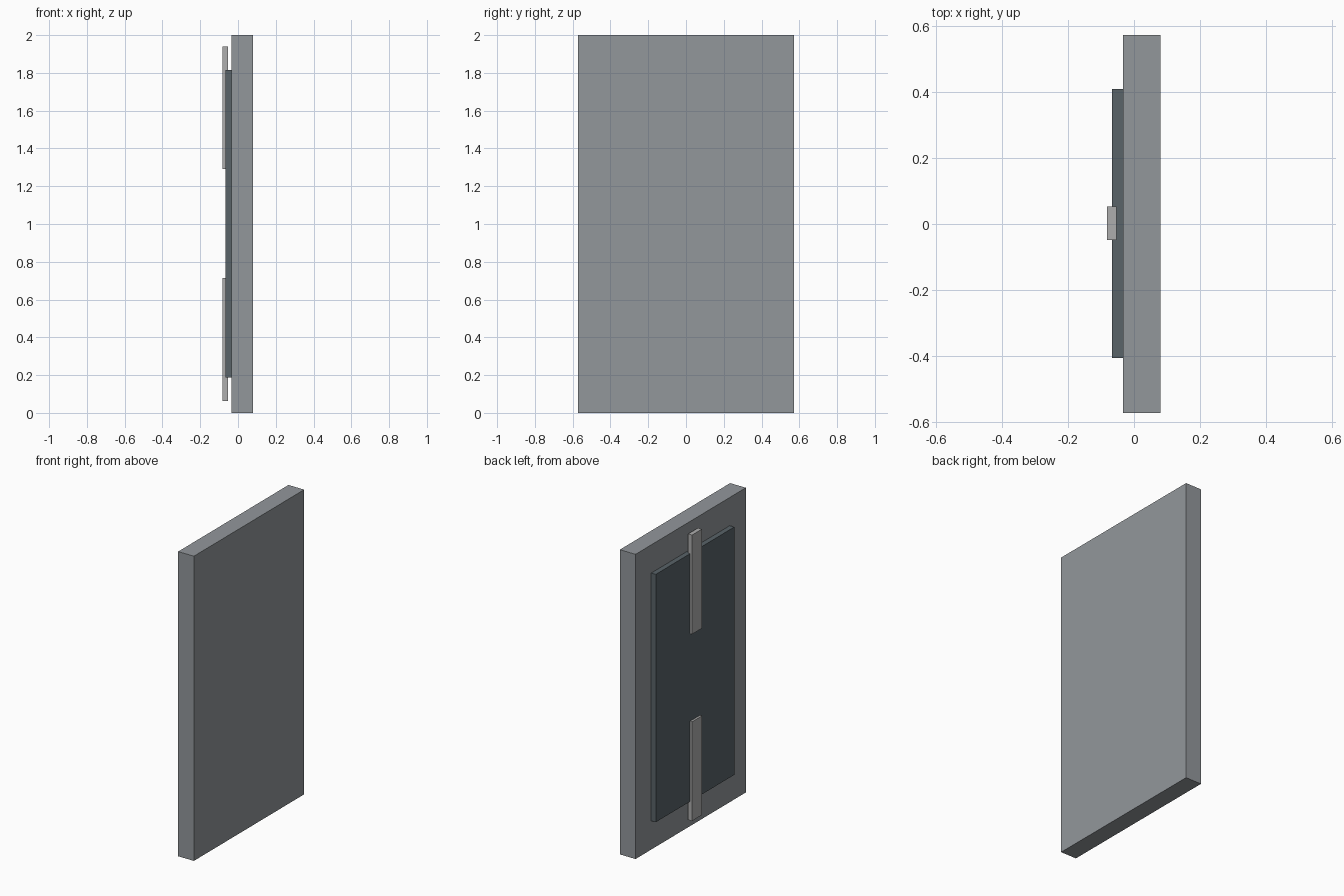
import bpy

if "Cube" in bpy.data.objects:
    bpy.data.objects.remove(bpy.data.objects["Cube"])


def material(name, rgb):
    mat = bpy.data.materials.new(name)
    mat.diffuse_color = (*rgb, 1)
    mat.use_nodes = True
    mat.node_tree.nodes["Principled BSDF"].inputs["Base Color"].default_value = mat.diffuse_color
    return mat


def box(name, x, y, z, mat):
    """Box spanning the given (min, max) ranges."""
    spans = (x, y, z)
    bpy.ops.mesh.primitive_cube_add(size=1, location=[(a + b) / 2 for a, b in spans])
    obj = bpy.context.object
    obj.name = name
    obj.scale = [b - a for a, b in spans]
    bpy.ops.object.transform_apply(location=False, rotation=False, scale=True)
    obj.data.materials.append(mat)
    return obj


slab_grey = material("slab_grey", (0.29, 0.31, 0.33))
dark_grey = material("dark_grey", (0.10, 0.125, 0.14))
light_grey = material("light_grey", (0.42, 0.42, 0.42))

# Main slab
box("slab", (-0.034, 0.080), (-0.572, 0.572), (0, 2), slab_grey)

# Raised rear panel
box("rear_panel", (-0.067, -0.034), (-0.405, 0.409), (0.188, 1.815), dark_grey)

# Upper and lower strips overhanging the panel ends
for name, z0 in (("lower_strip", 0.064), ("upper_strip", 1.29)):
    box(name, (-0.081, -0.053), (-0.049, 0.053), (z0, z0 + 0.651), light_grey)
